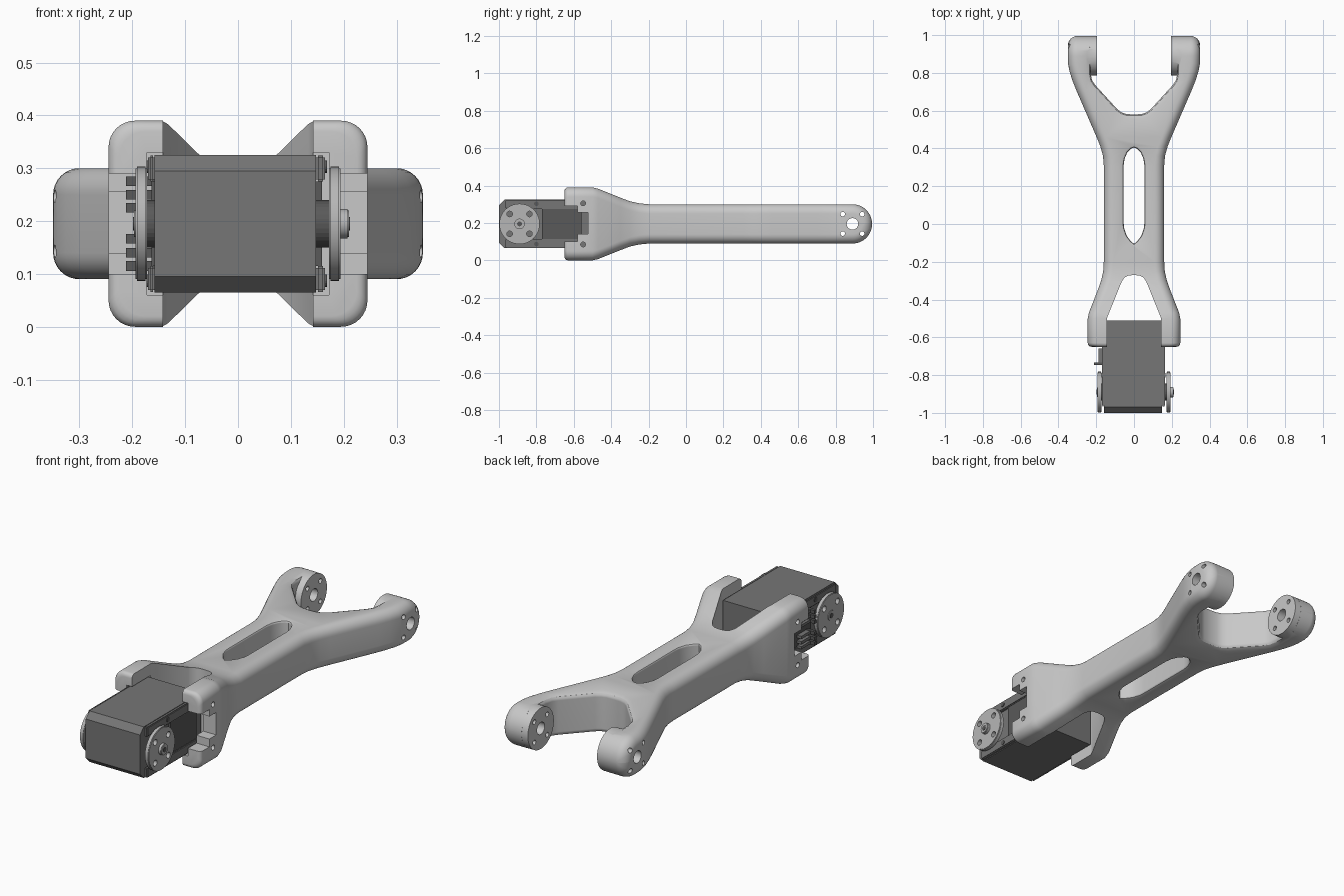
import bpy, bmesh, math
from mathutils import Matrix, Vector

if "Cube" in bpy.data.objects:
    bpy.data.objects.remove(bpy.data.objects["Cube"])

ZC = 0.195            # height of the centre line
REAR, FRONT = 0.89, -0.89   # joint axes along y


def material(name, v):
    m = bpy.data.materials.new(name)
    m.use_nodes = True
    m.diffuse_color = (v, v, v, 1)
    m.node_tree.nodes["Principled BSDF"].inputs["Base Color"].default_value = (v, v, v, 1)
    return m


LIGHT = material("light grey", 0.58)
METAL = material("metal grey", 0.47)
DARK = material("dark grey", 0.18)
SHADOW = material("charcoal", 0.10)


def finish(bm, name, mat):
    bmesh.ops.recalc_face_normals(bm, faces=bm.faces)
    me = bpy.data.meshes.new(name)
    bm.to_mesh(me)
    bm.free()
    me.materials.append(mat)
    ob = bpy.data.objects.new(name, me)
    bpy.context.collection.objects.link(ob)
    return ob


def loft(rings, name, mat):
    bm = bmesh.new()
    loops = [[bm.verts.new(p) for p in ring] for ring in rings]
    for a, b in zip(loops, loops[1:]):
        for i in range(len(a)):
            j = (i + 1) % len(a)
            bm.faces.new((a[i], a[j], b[j], b[i]))
    bm.faces.new(loops[0])
    bm.faces.new(loops[-1])
    return finish(bm, name, mat)


def box(name, mat, x, y, z, bevel=0):
    bm = bmesh.new()
    bmesh.ops.create_cube(bm, size=1)
    for v in bm.verts:
        v.co = [lo + (hi - lo) * (c + 0.5) for c, (lo, hi) in zip(v.co, (x, y, z))]
    if bevel:
        bmesh.ops.bevel(bm, geom=bm.edges[:], offset=bevel, segments=2, affect='EDGES')
    return finish(bm, name, mat)


def rod(name, mat, x, y, z, r, sides=48, bevel=0):
    """Cylinder along x."""
    bm = bmesh.new()
    bmesh.ops.create_cone(bm, cap_ends=True, segments=sides, radius1=r, radius2=r, depth=x[1] - x[0],
                          matrix=Matrix.Translation(((x[0] + x[1]) / 2, y, z)) @ Matrix.Rotation(math.pi / 2, 4, 'Y'))
    if bevel:
        rims = [e for e in bm.edges if abs(e.verts[0].co.x - e.verts[1].co.x) < 1e-5]
        bmesh.ops.bevel(bm, geom=rims, offset=bevel, segments=2, affect='EDGES')
    return finish(bm, name, mat)


def combine(target, tool, op='DIFFERENCE'):
    bpy.context.view_layer.objects.active = target
    mod = target.modifiers.new("cut", 'BOOLEAN')
    mod.operation, mod.object, mod.solver = op, tool, 'EXACT'
    bpy.ops.object.modifier_apply(modifier=mod.name)
    bpy.data.objects.remove(tool)


def smooth(ob, angle=32):
    bpy.ops.object.select_all(action='DESELECT')
    ob.select_set(True)
    bpy.context.view_layer.objects.active = ob
    bpy.ops.object.shade_smooth_by_angle(angle=math.radians(angle))


def section(y, w, r, c=0.05, d=0.0):
    """Rounded rectangle at y; d trims it like a round-ended arm of radius r."""
    amax = math.pi / 2 if d <= r - c else math.acos((d - r + c) / c)
    quad = []
    for i in range(9):
        a = amax * i / 8
        rad = r - c + c * math.cos(a)
        quad.append((w - c + c * math.sin(a), math.sqrt(max(rad * rad - d * d, 1e-8))))
    top = quad[::-1]
    pts = top + [(-x, z) for x, z in quad]
    pts += [(-x, -z) for x, z in top] + [(x, -z) for x, z in quad]
    return [(x, y, ZC + z) for x, z in pts]


def pocket(half, flare, zlo, zhi):
    """Vertical cutter from half an outline, widened near both rims for a soft edge."""
    pts = [Vector(p) for p in half] + [Vector((-x, y)) for x, y in reversed(half) if x > 1e-6]
    n = len(pts)
    levels = [(zlo - 0.1, flare), (zlo, flare)]
    if flare:
        steps = [(flare * (1 - math.cos(a)), flare * (1 - math.sin(a)))
                 for a in (math.radians(18 * k) for k in range(1, 6))]
        levels += [(zlo + h, e) for h, e in steps] + [(zhi - h, e) for h, e in reversed(steps)]
        # rim profile: vertical wall turning out to the horizontal face
        levels = [(zlo - 0.1, flare), (zlo, flare)]
        arc = [math.radians(18 * k) for k in range(1, 6)]
        low = [(zlo + flare * math.sin(a) , flare * (1 - math.sin(math.acos(1 - math.sin(a))))) for a in arc]
        levels += low + [(zlo + zhi - z, e) for z, e in reversed(low)]
    levels += [(zhi, flare), (zhi + 0.1, flare)]
    rings = []
    for z, e in levels:
        ring = []
        for i in range(n):
            t0 = (pts[i] - pts[i - 1]).normalized()
            t1 = (pts[(i + 1) % n] - pts[i]).normalized()
            t = (t0 + t1).normalized()
            p = pts[i] + Vector((t.y, -t.x)) * e
            ring.append((p.x, p.y, z))
        rings.append(ring)
    return loft(rings, "pocket_cutter", LIGHT)


# Bracket: one lofted body, then opened up
rings = [section(-0.65 + 0.02 * (1 - math.cos(a)), 0.225 + 0.02 * math.sin(a), 0.175 + 0.02 * math.sin(a))
         for a in (math.radians(22.5 * k) for k in range(5))]
for y, w, r in [(-0.50, 0.245, 0.195), (-0.47, 0.239, 0.188), (-0.35, 0.192, 0.140), (-0.30, 0.174, 0.121),
                (-0.25, 0.163, 0.110), (-0.20, 0.16, 0.105), (0.31, 0.16, 0.105), (0.36, 0.164, 0.105),
                (0.41, 0.178, 0.105), (0.46, 0.198, 0.105), (0.70, 0.302, 0.105), (0.76, 0.326, 0.105),
                (0.81, 0.342, 0.105), (0.85, 0.349, 0.105)]:
    rings.append(section(y, w, r))
for k in range(13):
    d = 0.1049 * math.sin(math.radians(7.5 * k))
    rings.append(section(REAR + d, 0.35, 0.105, d=d))
bracket = loft(rings, "bracket", LIGHT)

# Central slot, rear fork and front cradle
combine(bracket, pocket([(0, -0.105), (0.018, -0.09), (0.04, -0.06), (0.053, -0.02), (0.055, 0.01), (0.055, 0.31),
                         (0.05, 0.345), (0.035, 0.38), (0.015, 0.40), (0, 0.405)], 0.012, 0.09, 0.30))
combine(bracket, pocket([(0, 0.58), (0.04, 0.582), (0.065, 0.59), (0.088, 0.607), (0.205, 0.735), (0.222, 0.76),
                         (0.23, 0.80), (0.23, 1.1)], 0.025, 0.09, 0.30))
combine(bracket, pocket([(0.142, -0.8), (0.142, -0.495), (0.065, -0.305), (0.05, -0.283), (0.03, -0.273),
                         (0, -0.27)][::-1], 0, -0.1, 0.5))
for x, y, z in [(0.172, -0.50, (0.06, 0.33)), (0.5, -0.58, (0.10, 0.29)), (0.5, -0.525, (0.14, 0.255))]:
    combine(bracket, box("notch_cutter", LIGHT, (-x, x), (-0.8, y), z))

# Joint bosses inside the fork
for s in (-1, 1):
    x = sorted((s * 0.195, s * 0.27))
    combine(bracket, rod("boss", LIGHT, x, REAR, ZC, 0.1045, 64), 'UNION')

# Drilled holes
holes = [(REAR, ZC, 0.031)]
holes += [(REAR + 0.052 * i, ZC + 0.052 * j, 0.012) for i in (-1, 1) for j in (-1, 1)]
holes += [(-0.55, ZC + 0.11 * j, 0.013) for j in (-1, 1)]
for y, z, r in holes:
    combine(bracket, rod("drill", LIGHT, (-0.5, 0.5), y, z, r, 24))
smooth(bracket)

# Motor core with chamfered front
profile = [(-1, 0.095), (-0.97, 0.065), (-0.51, 0.065), (-0.51, 0.325), (-0.97, 0.325), (-1, 0.295)]
loft([[(x, y, z) for y, z in profile] for x in (-0.158, 0.148)], "motor_core", DARK)

# Motor side covers: rails above and below a recessed panel
for s, inner, outer in [(-1, 0.157, 0.17), (1, 0.147, 0.165)]:
    side = "right" if s < 0 else "left"
    for part, z in [("lower", (0.066, 0.115)), ("upper", (0.275, 0.324))]:
        box(f"{side}_{part}_rail", DARK, sorted((s * inner, s * outer)), (-0.965, -0.511), z, 0.004)
    box(f"{side}_panel", SHADOW, sorted((s * inner, s * (outer - 0.006))), (-0.77, -0.56), (0.115, 0.275))
    for z in (0.087, 0.303):
        rod(f"{side}_screw", SHADOW, sorted((s * inner, s * (outer + 0.003))), -0.80, z, 0.012, 16)

    # Output horn
    rod(f"{side}_spindle", SHADOW, sorted((s * inner, s * 0.175)), FRONT, ZC, 0.045, 32)
    horn = rod(f"{side}_horn", METAL, sorted((s * 0.172, s * 0.194)), FRONT, ZC, 0.108, 64, 0.003)
    for i in (-1, 1):
        for j in (-1, 1):
            combine(horn, rod("drill", METAL, (-0.5, 0.5), FRONT + i * 0.053, ZC + j * 0.053, 0.015, 20))
    smooth(horn)
    tip = 0.21 if s > 0 else 0.197
    smooth(rod(f"{side}_hub", METAL, sorted((s * 0.19, s * tip)), FRONT, ZC, 0.028, 32, 0.003))
    rod(f"{side}_hub_bolt", SHADOW, sorted((s * 0.19, s * (tip + 0.002))), FRONT, ZC, 0.013, 16)

# Connector pins and sockets on the right side
for k, z in enumerate((0.115, 0.14, 0.167, 0.225, 0.25, 0.275)):
    box(f"pin_{k}", SHADOW, (-0.212, -0.157), (-0.747, -0.732), (z - 0.009, z + 0.009))
    box(f"socket_{k}", DARK, (-0.188, -0.157), (-0.732, -0.66), (z - 0.007, z + 0.007))
